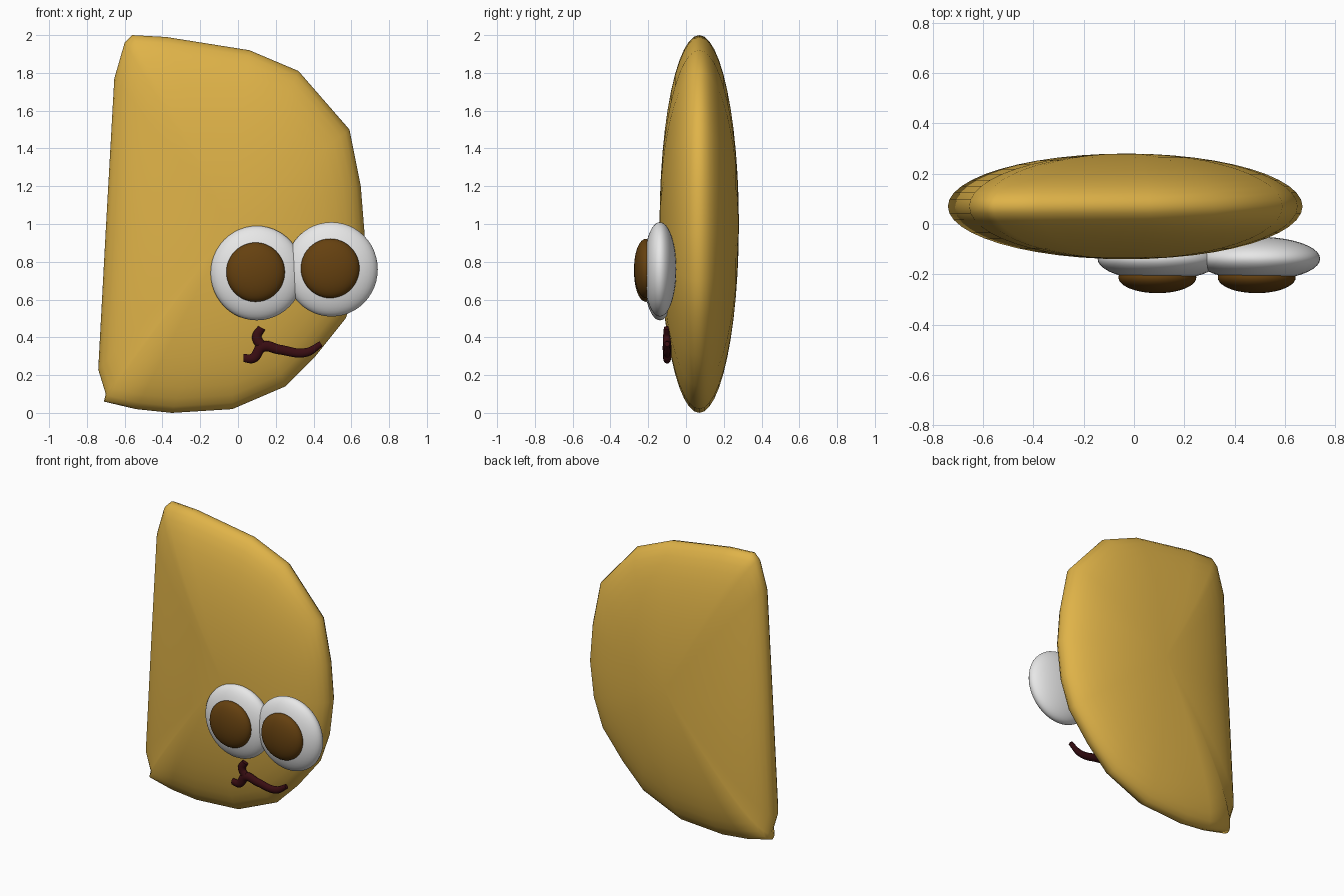
import bpy, bmesh, math

old = bpy.data.objects.get("Cube")
if old:
    bpy.data.objects.remove(old, do_unlink=True)


def material(name, rgb):
    m = bpy.data.materials.new(name)
    m.use_nodes = True
    m.diffuse_color = (*rgb, 1)
    bsdf = m.node_tree.nodes["Principled BSDF"]
    bsdf.inputs["Base Color"].default_value = (*rgb, 1)
    bsdf.inputs["Roughness"].default_value = 0.6
    return m


gold = material("golden yellow", (0.74, 0.45, 0.065))
white = material("eye white", (0.85, 0.85, 0.85))
brown = material("pupil brown", (0.13, 0.052, 0.005))
maroon = material("mouth maroon", (0.04, 0.004, 0.006))


def add_object(name, data, mat):
    ob = bpy.data.objects.new(name, data)
    bpy.context.collection.objects.link(ob)
    data.materials.append(mat)
    return ob


# Body: one outline swelling through an elliptical thickness profile
OUTLINE = [(-.56, 2), (-.38, 1.99), (.06, 1.92), (.32, 1.81), (.59, 1.5),
           (.65, 1.2), (.67, .95), (.64, .7), (.57, .5), (.41, .3),
           (.25, .14), (-.03, .02), (-.35, 0), (-.54, .02), (-.71, .06),
           (-.7, .1), (-.74, .23), (-.7, .97), (-.655, 1.77), (-.6, 1.96)]
CX, CZ, CY, DEPTH, STEPS = -0.03, 1.0, 0.07, 0.21, 24


def make_body():
    bm = bmesh.new()
    rings = []
    for i in range(1, STEPS):
        t = math.pi * (i / STEPS - 0.5)
        s, y = math.cos(t), CY + DEPTH * math.sin(t)
        rings.append([bm.verts.new((CX + (x - CX) * s, y, CZ + (z - CZ) * s))
                      for x, z in OUTLINE])
    n = len(OUTLINE)
    for a, b in zip(rings, rings[1:]):
        for j in range(n):
            k = (j + 1) % n
            bm.faces.new((a[j], a[k], b[k], b[j]))
    for ring, y in ((rings[0], CY - DEPTH), (rings[-1], CY + DEPTH)):
        tip = bm.verts.new((CX, y, CZ))
        for j in range(n):
            bm.faces.new((ring[j], ring[(j + 1) % n], tip))
    bmesh.ops.recalc_face_normals(bm, faces=bm.faces)
    for f in bm.faces:
        f.smooth = True
    me = bpy.data.meshes.new("body")
    bm.to_mesh(me)
    bm.free()
    add_object("body", me, gold)


# Flattened ball facing the front
def ball(name, centre, radii, mat):
    bm = bmesh.new()
    bmesh.ops.create_uvsphere(bm, u_segments=40, v_segments=24, radius=1)
    for v in bm.verts:
        v.co = [c + r * p for c, r, p in zip(centre, radii, v.co)]
    for f in bm.faces:
        f.smooth = True
    me = bpy.data.meshes.new(name)
    bm.to_mesh(me)
    bm.free()
    add_object(name, me, mat)


make_body()
for side, x, z in (("right", 0.1, 0.74), ("left", 0.495, 0.76)):
    ball(side + "_eye", (x, -0.138, z), (0.245, 0.087, 0.25), white)
    ball(side + "_pupil", (x - 0.007, -0.212, z + 0.005),
         (0.155, 0.063, 0.157), brown)

# Mouth: a smile stroke and a short cheek stroke, as flattened tubes
curve = bpy.data.curves.new("mouth", "CURVE")
curve.dimensions = "3D"
curve.bevel_depth = 0.027
curve.bevel_resolution = 3
curve.use_fill_caps = True
STROKES = [[(.03, .29, .8), (.08, .29, 1), (.13, .35, 1.1), (.22, .335, 1),
            (.36, .32, .9), (.44, .365, .6)],
           [(.13, .35, 1), (.1, .4, 1), (.125, .45, .8)]]
for stroke in STROKES:
    sp = curve.splines.new("BEZIER")
    sp.bezier_points.add(len(stroke) - 1)
    for p, (x, z, r) in zip(sp.bezier_points, stroke):
        p.co = (x, 0, z)
        p.radius = r
        p.handle_left_type = p.handle_right_type = "AUTO"
mouth = add_object("mouth", curve, maroon)
mouth.location.y = -0.1
mouth.scale.y = 0.8
